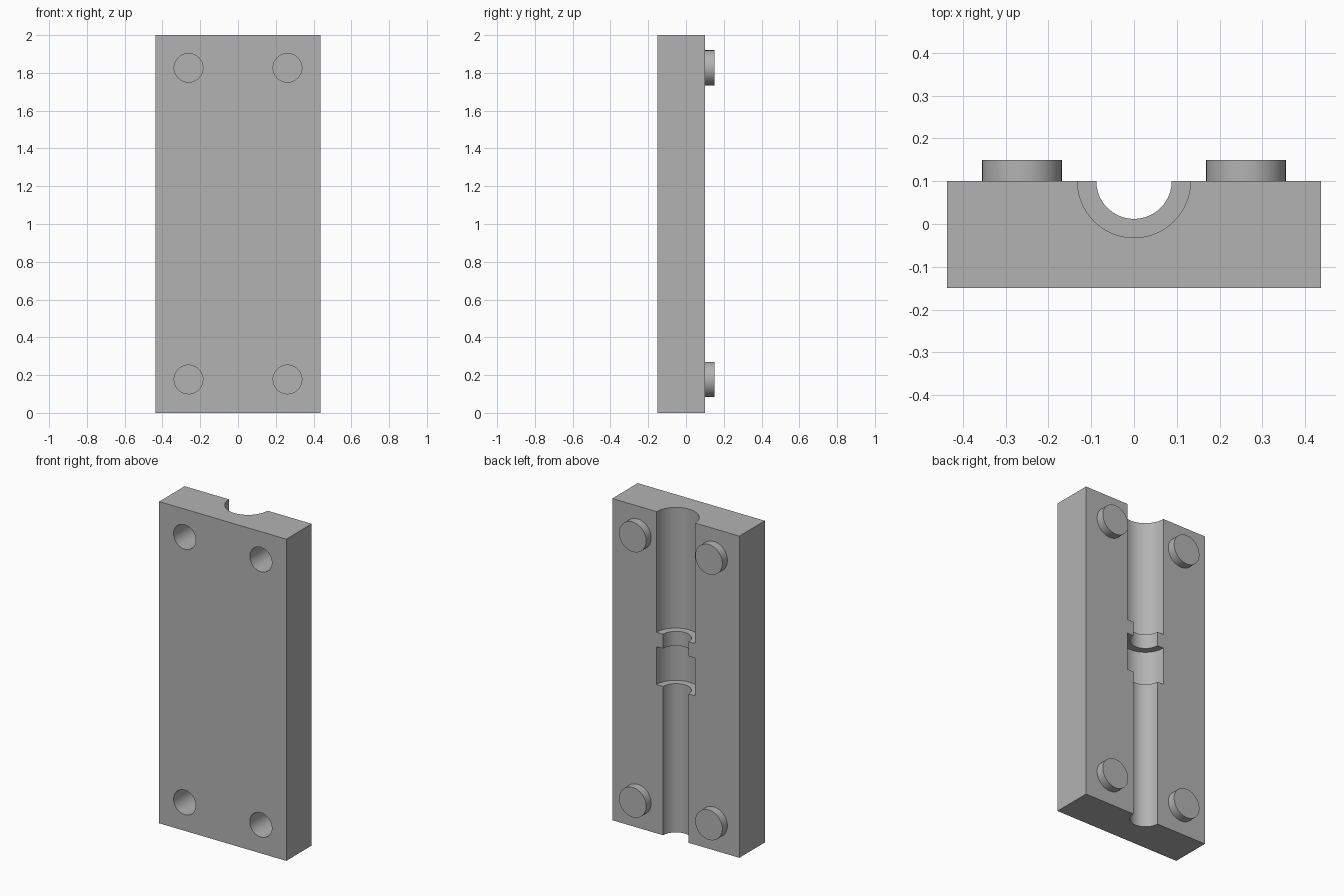
import bpy, math
from mathutils import Matrix

if "Cube" in bpy.data.objects:
    bpy.data.objects.remove(bpy.data.objects["Cube"], do_unlink=True)

FRONT, BACK = -0.15, 0.10
HALF_WIDTH, HEIGHT = 0.437, 2.0
PEG_X, PEG_LOW, PEG_HIGH = 0.262, 0.177, 1.827

grey = bpy.data.materials.new("plain grey")
grey.use_nodes = True
colour = (0.45, 0.45, 0.45, 1)
grey.diffuse_color = colour
grey.node_tree.nodes["Principled BSDF"].inputs["Base Color"].default_value = colour


def finish(name):
    ob = bpy.context.object
    ob.name = name
    ob.data.materials.append(grey)
    return ob


def cylinder_y(name, x, z, radius, y0, y1):
    bpy.ops.mesh.primitive_cylinder_add(
        vertices=64, radius=radius, depth=y1 - y0,
        location=(x, (y0 + y1) / 2, z), rotation=(math.pi / 2, 0, 0))
    return finish(name)


def cylinder_z(name, radius, z0, z1):
    bpy.ops.mesh.primitive_cylinder_add(
        vertices=96, radius=radius, depth=z1 - z0,
        location=(0, BACK, (z0 + z1) / 2))
    return finish(name)


def cut(target, cutter):
    mod = target.modifiers.new("cut", "BOOLEAN")
    mod.operation, mod.solver, mod.object = "DIFFERENCE", "EXACT", cutter
    bpy.context.view_layer.objects.active = target
    bpy.ops.object.modifier_apply(modifier=mod.name)
    bpy.data.objects.remove(cutter, do_unlink=True)


def smooth(ob):
    bpy.ops.object.select_all(action="DESELECT")
    ob.select_set(True)
    bpy.context.view_layer.objects.active = ob
    bpy.ops.object.shade_smooth_by_angle(angle=math.radians(30))


# Main block
bpy.ops.mesh.primitive_cube_add(size=1)
block = finish("block")
block.data.transform(Matrix.Translation((0, (FRONT + BACK) / 2, HEIGHT / 2))
                     @ Matrix.Diagonal((2 * HALF_WIDTH, BACK - FRONT, HEIGHT, 1)))

# Stepped half-round channel in the back: narrow full length, two wide chambers
cut(block, cylinder_z("narrow_bore", 0.088, -0.1, HEIGHT + 0.1))
cut(block, cylinder_z("upper_chamber", 0.132, 1.25, HEIGHT + 0.1))
cut(block, cylinder_z("middle_chamber", 0.132, 0.925, 1.16))

# Round sockets in the front and matching pegs on the back
for side, x in (("right", -PEG_X), ("left", PEG_X)):
    for level, z in (("lower", PEG_LOW), ("upper", PEG_HIGH)):
        cut(block, cylinder_y("socket", x, z, 0.076, FRONT - 0.1, BACK))
        smooth(cylinder_y(f"{level}_{side}_peg", x, z, 0.093, BACK, 0.15))

smooth(block)
